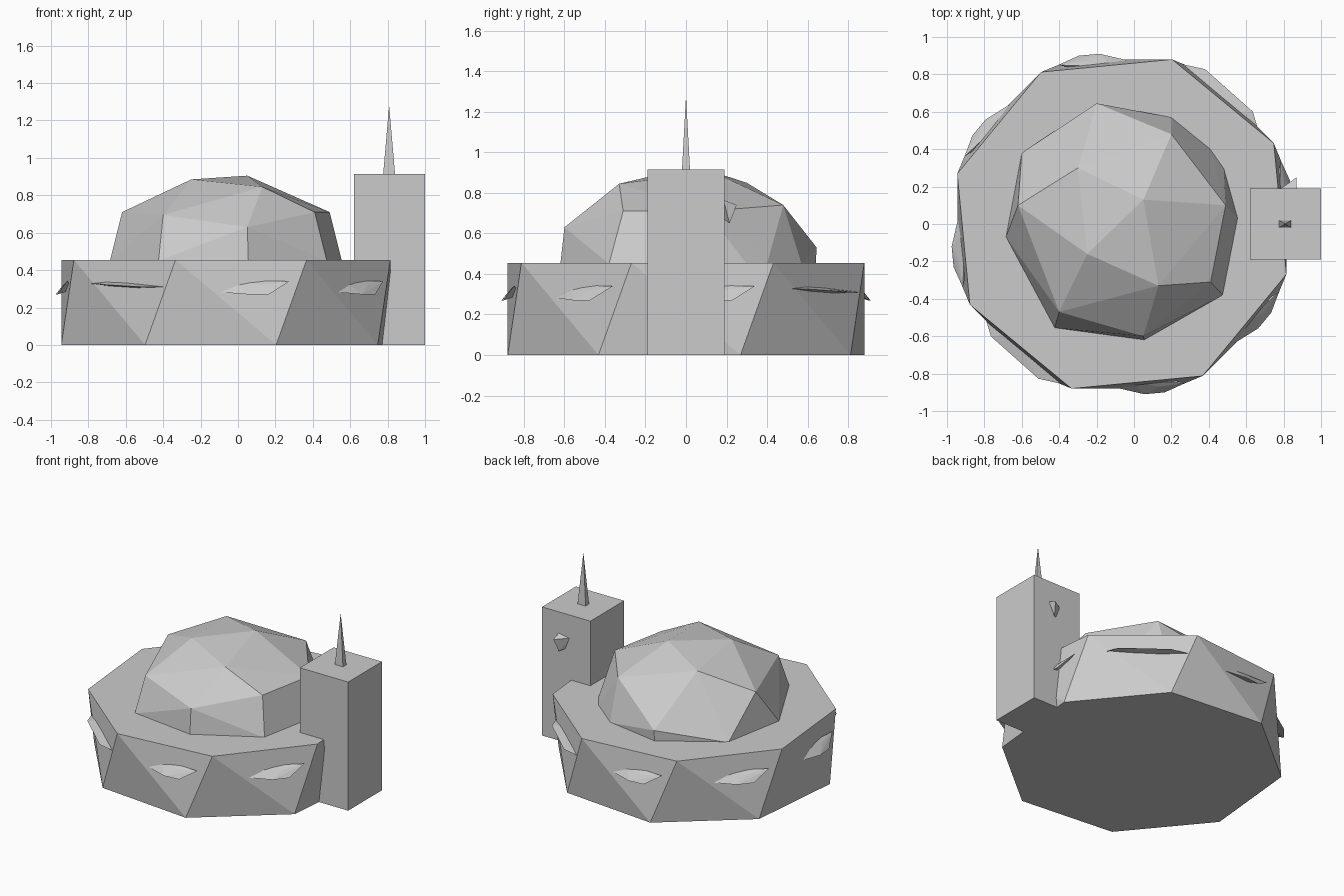
import bpy, bmesh, math
from mathutils import Vector

if "Cube" in bpy.data.objects:
    bpy.data.objects.remove(bpy.data.objects["Cube"])

CX = -0.065          # axis of the drum and dome
R = 0.92             # drum corner radius
H = 0.455            # drum height

grey = bpy.data.materials.new("plain grey")
grey.diffuse_color = (0.6, 0.6, 0.6, 1)
grey.use_nodes = True
grey.node_tree.nodes["Principled BSDF"].inputs["Base Color"].default_value = grey.diffuse_color


def finish(name, bm):
    bmesh.ops.recalc_face_normals(bm, faces=bm.faces)
    me = bpy.data.meshes.new(name)
    bm.to_mesh(me)
    bm.free()
    me.materials.append(grey)
    ob = bpy.data.objects.new(name, me)
    bpy.context.collection.objects.link(ob)
    return ob


def hull(name, points):
    """Closed faceted solid wrapped around a few points."""
    bm = bmesh.new()
    for p in points:
        bm.verts.new(p)
    res = bmesh.ops.convex_hull(bm, input=bm.verts)
    loose = [v for v in bm.verts if not v.link_faces]
    bmesh.ops.delete(bm, geom=loose, context='VERTS')
    return finish(name, bm)


# Drum: eight-sided, top ring twisted 11 degrees, sides split in triangles
bm = bmesh.new()


def ring(start, z):
    return [bm.verts.new((CX + R * math.cos(math.radians(start + 45 * k)),
                          R * math.sin(math.radians(start + 45 * k)), z))
            for k in range(8)]


low, high = ring(-28, 0), ring(-17, H)
bm.faces.new(low[::-1])
bm.faces.new(high)
for i in range(8):
    j = (i + 1) % 8
    bm.faces.new((low[i], low[j], high[i]))
    bm.faces.new((low[j], high[j], high[i]))
finish("drum", bm)

# Dome: faceted cap sitting on the drum
crown = [(0.05, 0.13, 0.905), (-0.25, -0.16, 0.885), (0.13, -0.33, 0.845),
         (-0.30, 0.30, 0.85), (-0.62, 0.10, 0.71), (-0.40, -0.47, 0.695),
         (0.05, -0.60, 0.63), (0.41, -0.31, 0.71), (0.49, 0.10, 0.71),
         (0.20, 0.48, 0.74), (-0.20, 0.645, 0.53)]
base = [(0.555, 0.03), (0.475, -0.38), (0.055, -0.62), (-0.425, -0.555),
        (-0.585, -0.22), (-0.685, -0.07), (-0.60, 0.38), (-0.20, 0.64),
        (0.20, 0.57), (0.41, 0.40), (0.48, 0.30)]
hull("dome", crown + [(x, y, H - 0.005) for x, y in base])

# Window shards around the drum: (along side, outward, height)
wide = [(-0.14, 0.85, 0.29), (0.05, 0.84, 0.345), (0.34, 0.85, 0.34),
        (0.12, 0.91, 0.27), (0.23, 0.90, 0.27), (0.20, 0.87, 0.32),
        (0.10, 0.80, 0.30)]
thin = [(-0.20, 0.85, 0.33), (0.38, 0.83, 0.31), (-0.07, 0.92, 0.325),
        (0.27, 0.90, 0.31), (0.0, 0.83, 0.345), (0.10, 0.80, 0.30)]
for k in range(8):
    a = math.radians(-90 + 45 * k)
    c, s = math.cos(a), math.sin(a)
    shape = thin if k in (3, 7) else wide
    hull("drum_window_%d" % (k + 1),
         [(CX + r * c - u * s, r * s + u * c, z) for u, r, z in shape])

# Tower
bm = bmesh.new()
bmesh.ops.create_cube(bm, size=1)
for v in bm.verts:
    v.co = Vector((0.81 + v.co.x * 0.38, v.co.y * 0.38, (v.co.z + 0.5) * 0.915))
finish("tower", bm)

# Shard on the back of the tower
hull("tower_window", [(0.78, 0.185, 0.75), (0.87, 0.25, 0.74), (0.87, 0.185, 0.765),
                      (0.85, 0.215, 0.65), (0.81, 0.185, 0.67)])

# Spire on the tower
hull("spire", [(0.808, 0, 1.28)] + [(0.808 + sx * 0.032, sy * 0.02, 0.91)
                                    for sx in (-1, 1) for sy in (-1, 1)])
